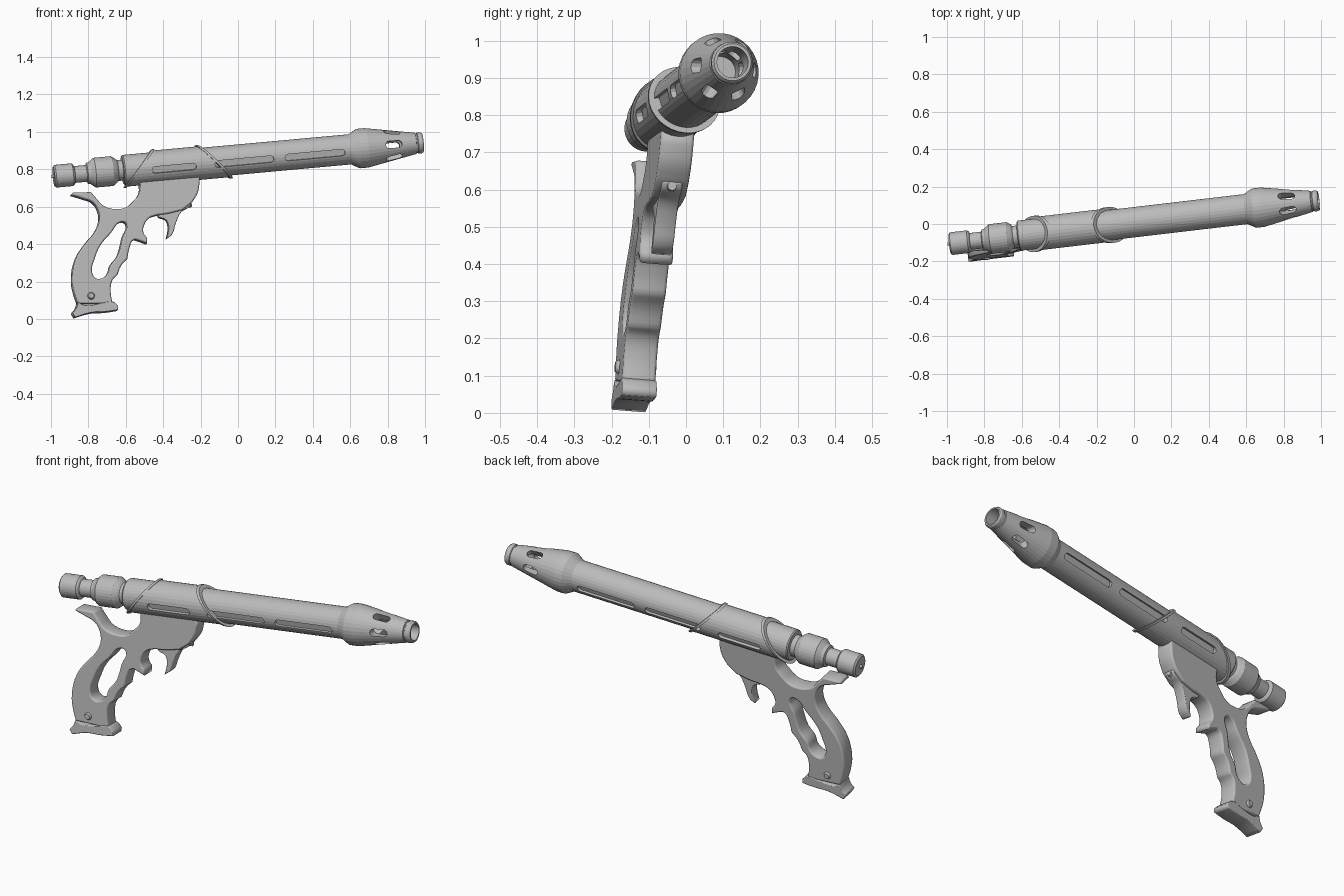
import bpy, bmesh, math
from mathutils import Matrix, Vector

cube = bpy.data.objects.get("Cube")
if cube:
    bpy.data.objects.remove(cube)

steel = bpy.data.materials.new("grey_steel")
steel.use_nodes = True
GREY = (0.5, 0.5, 0.5, 1)
steel.diffuse_color = GREY
steel.node_tree.nodes["Principled BSDF"].inputs["Base Color"].default_value = GREY

# Tilted frame: X along the barrel, Y across the grip, Z up through the grip
REAR = Vector((-0.985, -0.106, 0.762))
along = Vector((1.97, 0.231, 0.18)).normalized()
across = Vector((-0.11, 1, -0.08))
across = (across - along * across.dot(along)).normalized()
up = along.cross(across)
FRAME = Matrix.Translation(REAR) @ Matrix((along, across, up)).transposed().to_4x4()
FLAT = FRAME @ Matrix.Rotation(math.pi / 2, 4, 'X')
TO_FLAT = FLAT.inverted()
SIDES = 32


def add_mesh(name, bm, matrix):
    bmesh.ops.recalc_face_normals(bm, faces=bm.faces)
    mesh = bpy.data.meshes.new(name)
    bm.to_mesh(mesh)
    bm.free()
    mesh.materials.append(steel)
    obj = bpy.data.objects.new(name, mesh)
    obj.matrix_world = matrix
    bpy.context.collection.objects.link(obj)
    return obj


def on_plane(x, z):
    """Point of the grip's middle plane with the given x and z."""
    d = Vector((x, 0, z)) - REAR
    y = REAR.y - (d.x * across.x + d.z * across.z) / across.y
    return Vector((x, y, z))


def lathe(name, profile):
    bm = bmesh.new()
    verts = [bm.verts.new((s, 0, r)) for s, r in profile]
    edges = [bm.edges.new(pair) for pair in zip(verts, verts[1:])]
    bmesh.ops.spin(bm, geom=verts + edges, axis=(1, 0, 0), cent=(0, 0, 0),
                   angle=2 * math.pi, steps=SIDES)
    bmesh.ops.remove_doubles(bm, verts=bm.verts, dist=0.0005)
    return add_mesh(name, bm, FRAME)


def plate(name, half, bevel, *outlines):
    """Bevelled plate in the grip plane; a third item marks a sharp corner."""
    curve = bpy.data.curves.new(name, 'CURVE')
    curve.dimensions = '2D'
    curve.fill_mode = 'BOTH'
    curve.resolution_u = 4
    curve.extrude = half - bevel
    curve.bevel_depth = bevel
    curve.bevel_resolution = 1
    curve.offset = -bevel
    for outline in outlines:
        spline = curve.splines.new('BEZIER')
        spline.use_cyclic_u = True
        spline.bezier_points.add(len(outline) - 1)
        for knot, (x, z, *corner) in zip(spline.bezier_points, outline):
            knot.co = (TO_FLAT @ on_plane(x, z)).to_2d().to_3d()
            kind = 'VECTOR' if corner else 'AUTO'
            knot.handle_left_type = knot.handle_right_type = kind
    temp = bpy.data.objects.new(name, curve)
    bpy.context.collection.objects.link(temp)
    bpy.context.view_layer.update()
    graph = bpy.context.evaluated_depsgraph_get()
    bm = bmesh.new()
    bm.from_mesh(bpy.data.meshes.new_from_object(temp.evaluated_get(graph)))
    bmesh.ops.remove_doubles(bm, verts=bm.verts, dist=0.0002)
    bpy.data.objects.remove(temp)
    return add_mesh(name, bm, FLAT)


def slanted_ring(name, radius, rear, front, lean=0.88):
    """Cylinder whose ends are sliced so that it is longest underneath."""
    bm = bmesh.new()
    bmesh.ops.create_cone(bm, cap_ends=True, segments=SIDES, radius1=radius, radius2=radius,
                          depth=0.9, matrix=Matrix.Translation((0.6, 0, 0))
                          @ Matrix.Rotation(math.pi / 2, 4, 'Y'))
    for s, slope in ((rear, -1), (front, 1)):
        cut = bmesh.ops.bisect_plane(bm, geom=bm.verts[:] + bm.edges[:] + bm.faces[:],
                                     plane_co=(s, 0, 0), plane_no=(slope, 0, lean),
                                     clear_outer=True)
        rim = [e for e in cut["geom_cut"] if isinstance(e, bmesh.types.BMEdge)]
        bmesh.ops.contextual_create(bm, geom=rim)
    return add_mesh(name, bm, FRAME)


def add_slot(bm, start, end, angle, width, low, high):
    """Round-ended prism pointing outwards from the barrel axis."""
    turn = Matrix.Rotation(math.radians(angle), 4, 'X')
    verts = []
    for s, side in ((start + width, 1), (end - width, -1)):
        for i in range(7):
            a = math.pi * (i / 6 - 0.5)
            for height in (low, high):
                co = Vector((s - side * width * math.cos(a), width * math.sin(a), height))
                verts.append(bm.verts.new(turn @ co))
    bmesh.ops.convex_hull(bm, input=verts)


def disc(name, matrix, radius, top, depth):
    bm = bmesh.new()
    bmesh.ops.create_cone(bm, cap_ends=True, segments=16, radius1=radius,
                          radius2=top, depth=depth)
    return add_mesh(name, bm, matrix)


# Barrel: rear cap, neck, knob, long tube and vented muzzle with a bore
barrel = lathe("barrel", [
    (-0.012, 0), (-0.012, 0.008), (0, 0.01), (0, 0.052), (0.008, 0.061), (0.1, 0.061),
    (0.108, 0.054), (0.112, 0.045), (0.175, 0.045), (0.18, 0.056), (0.195, 0.06),
    (0.22, 0.08), (0.315, 0.08), (0.335, 0.066), (0.345, 0.056), (0.37, 0.056),
    (0.372, 0.076), (0.378, 0.081), (1.6, 0.081), (1.645, 0.106), (1.69, 0.106),
    (1.955, 0.057), (1.957, 0.052), (1.963, 0.052), (1.966, 0.056), (1.985, 0.056),
    (1.994, 0.05), (1.994, 0.042), (1.7, 0.042), (1.7, 0)])

# Sleeve around the tube, with a raised rim at each slanted end
sleeve = slanted_ring("receiver_sleeve", 0.09, 0.46, 0.865)
slanted_ring("sleeve_rear_rim", 0.096, 0.453, 0.468).data.transform(Matrix())
bpy.data.objects.remove(bpy.data.objects["sleeve_rear_rim"])


def slanted_rim(name, s, slope, radius=0.097, width=0.016):
    bm = bmesh.new()
    bmesh.ops.create_cone(bm, cap_ends=True, segments=SIDES, radius1=radius,
                          radius2=radius, depth=width)
    for v in bm.verts:
        v.co = Vector((s + v.co.z - slope * 0.88 * v.co.x, v.co.y, v.co.x))
    return add_mesh(name, bm, FRAME)


slanted_rim("sleeve_rear_rim", 0.46, -1)
slanted_rim("sleeve_front_rim", 0.865, 1)

# Slots along both sides and six vents around the muzzle
bm = bmesh.new()
for side in (-104, 104):
    for start, end, floor in ((0.52, 0.76, 0.072), (0.86, 1.18, 0.066), (1.24, 1.565, 0.066)):
        add_slot(bm, start, end, side, 0.018, floor, 0.13)
for i in range(6):
    add_slot(bm, 1.785, 1.875, 30 + 60 * i, 0.019, 0.038, 0.13)
cutter = add_mesh("slot_cutter", bm, FRAME)
cutter.hide_render = True
for obj in (barrel, sleeve):
    mod = obj.modifiers.new("slots", 'BOOLEAN')
    mod.object = cutter
    mod.solver = 'EXACT'
    bpy.context.view_layer.objects.active = obj
    bpy.ops.object.modifier_apply(modifier=mod.name)
bpy.data.objects.remove(cutter)

# Frame and open grip with finger notches
C = 'corner'
outline = [
    (-.53, .74, C), (-.21, .76, C), (-.21, .72, C), (-.22, .67), (-.25, .62, C),
    (-.3, .58, C), (-.38, .56), (-.445, .55), (-.48, .535), (-.505, .5), (-.51, .46),
    (-.49, .43, C), (-.49, .4, C), (-.53, .415), (-.56, .42), (-.585, .375), (-.595, .32, C),
    (-.63, .28), (-.65, .23, C), (-.675, .205), (-.685, .15), (-.675, .08, C),
    (-.86, .08, C), (-.88, .14), (-.89, .21), (-.87, .32), (-.82, .4), (-.77, .46),
    (-.745, .52), (-.75, .575), (-.78, .62), (-.83, .64), (-.895, .66, C), (-.885, .672, C),
    (-.79, .675, C), (-.76, .64), (-.72, .6), (-.66, .585), (-.6, .595), (-.56, .63),
    (-.53, .67)]
opening = [
    (-.785, .25), (-.77, .32), (-.74, .39), (-.685, .455), (-.63, .515), (-.6, .505),
    (-.62, .435), (-.63, .39), (-.65, .33), (-.685, .285), (-.7, .24), (-.73, .215),
    (-.765, .215)]
plate("grip_frame", 0.045, 0.008, outline, opening)

# Hooked trigger
plate("trigger", 0.028, 0.004, [
    (-.25, .62, C), (-.26, .6), (-.305, .57), (-.335, .51), (-.355, .45), (-.385, .425, C),
    (-.375, .48), (-.385, .525), (-.43, .55), (-.39, .62, C)])

# Foot under the grip
plate("grip_foot", 0.047, 0.004, [
    (-.86, .085, C), (-.82, .07), (-.74, .08), (-.675, .09), (-.645, .065, C),
    (-.645, .045, C), (-.71, .035), (-.79, .03), (-.875, .005, C), (-.89, .03, C),
    (-.87, .055)])

# Grip bolts and the pin in front of the trigger
turn = FRAME.to_3x3().to_4x4()
for name, side in (("right_grip_bolt", -1), ("left_grip_bolt", 1)):
    spot = on_plane(-.79, .12) + across * side * 0.048
    disc(name, Matrix.Translation(spot) @ turn @ Matrix.Rotation(-side * math.pi / 2, 4, 'X'),
         0.022, 0.014, 0.014)
disc("trigger_pin", Matrix.Translation(on_plane(-.268, .608)) @ turn
     @ Matrix.Rotation(math.pi / 2, 4, 'Y'), 0.016, 0.012, 0.04)
